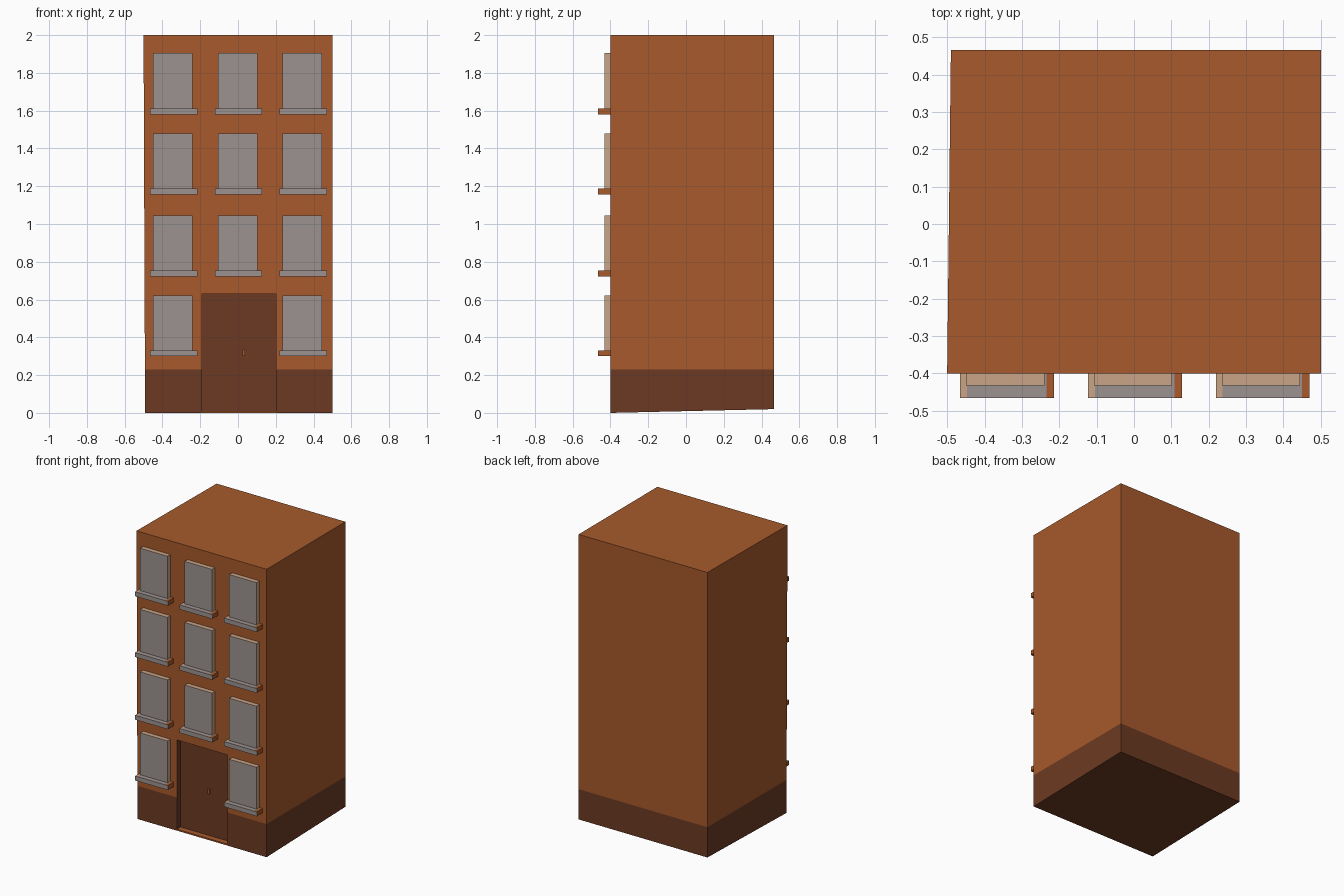
import bpy, bmesh

if "Cube" in bpy.data.objects:
    bpy.data.objects.remove(bpy.data.objects["Cube"])


def material(name, rgb):
    m = bpy.data.materials.new(name)
    m.diffuse_color = (*rgb, 1)
    m.use_nodes = True
    m.node_tree.nodes["Principled BSDF"].inputs["Base Color"].default_value = m.diffuse_color
    return m


BRICK, DARK, GREY, TAN = range(4)
MATS = [material("brick orange", (0.385, 0.101, 0.025)),
        material("dark brown", (0.150, 0.042, 0.016)),
        material("window grey", (0.335, 0.288, 0.280)),
        material("frame tan", (0.590, 0.370, 0.236))]


def finish(bm, name):
    bmesh.ops.remove_doubles(bm, verts=bm.verts, dist=1e-5)
    bmesh.ops.recalc_face_normals(bm, faces=bm.faces)
    mesh = bpy.data.meshes.new(name)
    bm.to_mesh(mesh)
    bm.free()
    for m in MATS:
        mesh.materials.append(m)
    obj = bpy.data.objects.new(name, mesh)
    bpy.context.collection.objects.link(obj)
    return obj


def quad(bm, pts, mat):
    f = bm.faces.new([bm.verts.new(p) for p in pts])
    f.material_index = mat


def box(name, x0, x1, y0, y1, z0, z1, pick):
    """Box coloured by a rule on each face normal."""
    bm = bmesh.new()
    bmesh.ops.create_cube(bm, size=1)
    for v in bm.verts:
        v.co = ((x0 + x1) / 2 + v.co.x * (x1 - x0),
                (y0 + y1) / 2 + v.co.y * (y1 - y0),
                (z0 + z1) / 2 + v.co.z * (z1 - z0))
    bm.normal_update()
    for f in bm.faces:
        f.material_index = pick(f.normal)
    return finish(bm, name)


# Building shell: walls in bands, with a recessed doorway in the front
XS = [-0.5, -0.19, 0.2, 0.5]
ZS = [0, 0.01, 0.23, 0.63, 2.0]
F, B, R = -0.40, 0.465, -0.36          # front, back and door planes
bm = bmesh.new()
for j, (z0, z1) in enumerate(zip(ZS, ZS[1:])):
    mat = DARK if z1 <= 0.23 else BRICK
    for x in (XS[0], XS[-1]):
        quad(bm, [(x, F, z0), (x, B, z0), (x, B, z1), (x, F, z1)], mat)
    for i, (x0, x1) in enumerate(zip(XS, XS[1:])):
        quad(bm, [(x0, B, z0), (x1, B, z0), (x1, B, z1), (x0, B, z1)], mat)
        if i == 1 and j in (1, 2):     # door and its reveals
            quad(bm, [(x0, R, z0), (x1, R, z0), (x1, R, z1), (x0, R, z1)], DARK)
            for x in (x0, x1):
                quad(bm, [(x, F, z0), (x, R, z0), (x, R, z1), (x, F, z1)], DARK)
        else:
            quad(bm, [(x0, F, z0), (x1, F, z0), (x1, F, z1), (x0, F, z1)],
                 BRICK if i == 1 else mat)
for x0, x1 in zip(XS, XS[1:]):         # underside and roof
    for z, mat in ((0, DARK), (2.0, BRICK)):
        quad(bm, [(x0, F, z), (x1, F, z), (x1, B, z), (x0, B, z)], mat)
for z, mat in ((0.01, BRICK), (0.63, DARK)):   # threshold and lintel
    quad(bm, [(XS[1], F, z), (XS[2], F, z), (XS[2], R, z), (XS[1], R, z)], mat)
# slight hand-made skew of the block
for v in bm.verts:
    if v.co.x < -0.49:
        v.co.x = -0.49 if v.co.y > 0 else -0.492 - 0.004 * v.co.z
    if v.co.y > 0 and v.co.z < 0.02:
        v.co.z += 0.02
finish(bm, "building_shell")

# Door handle
box("door_handle", 0.025, 0.037, R - 0.008, R + 0.005, 0.30, 0.335, lambda n: BRICK)


# Windows and sills
def window_faces(n):
    return GREY if n.y < -0.5 else TAN


def sill(name, x0, x1, y0, y1, z0, z1):
    obj = box(name, x0, x1, y0, y1, z0, z1,
              lambda n: GREY if n.y < -0.5 or n.z > 0.5 else BRICK)
    bm = bmesh.new()
    bm.from_mesh(obj.data)
    for cut in (x0 + 0.018, x1 - 0.02):
        bmesh.ops.bisect_plane(bm, geom=bm.verts[:] + bm.edges[:] + bm.faces[:],
                               plane_co=(cut, 0, 0), plane_no=(1, 0, 0))
    bm.normal_update()
    for f in bm.faces:                 # ends of the sill top differ in colour
        x = f.calc_center_median().x
        if f.normal.z > 0.5:
            f.material_index = TAN if x < x0 + 0.018 else BRICK if x > x1 - 0.02 else GREY
    bm.to_mesh(obj.data)
    bm.free()


for row, (base, top) in enumerate([(0.30, 0.622), (0.722, 1.046),
                                   (1.157, 1.48), (1.58, 1.905)]):
    for col, x in enumerate((-0.342, 0.0, 0.342)):
        if row == 0 and col == 1:
            continue                   # the doorway is here
        tag = f"{row + 1}_{col + 1}"
        box("window_" + tag, x - 0.107, x + 0.102, -0.432, F + 0.005,
            base + 0.03, top, window_faces)
        sill("sill_" + tag, x - 0.123, x + 0.128, -0.465, F + 0.005,
             base, base + 0.031)
